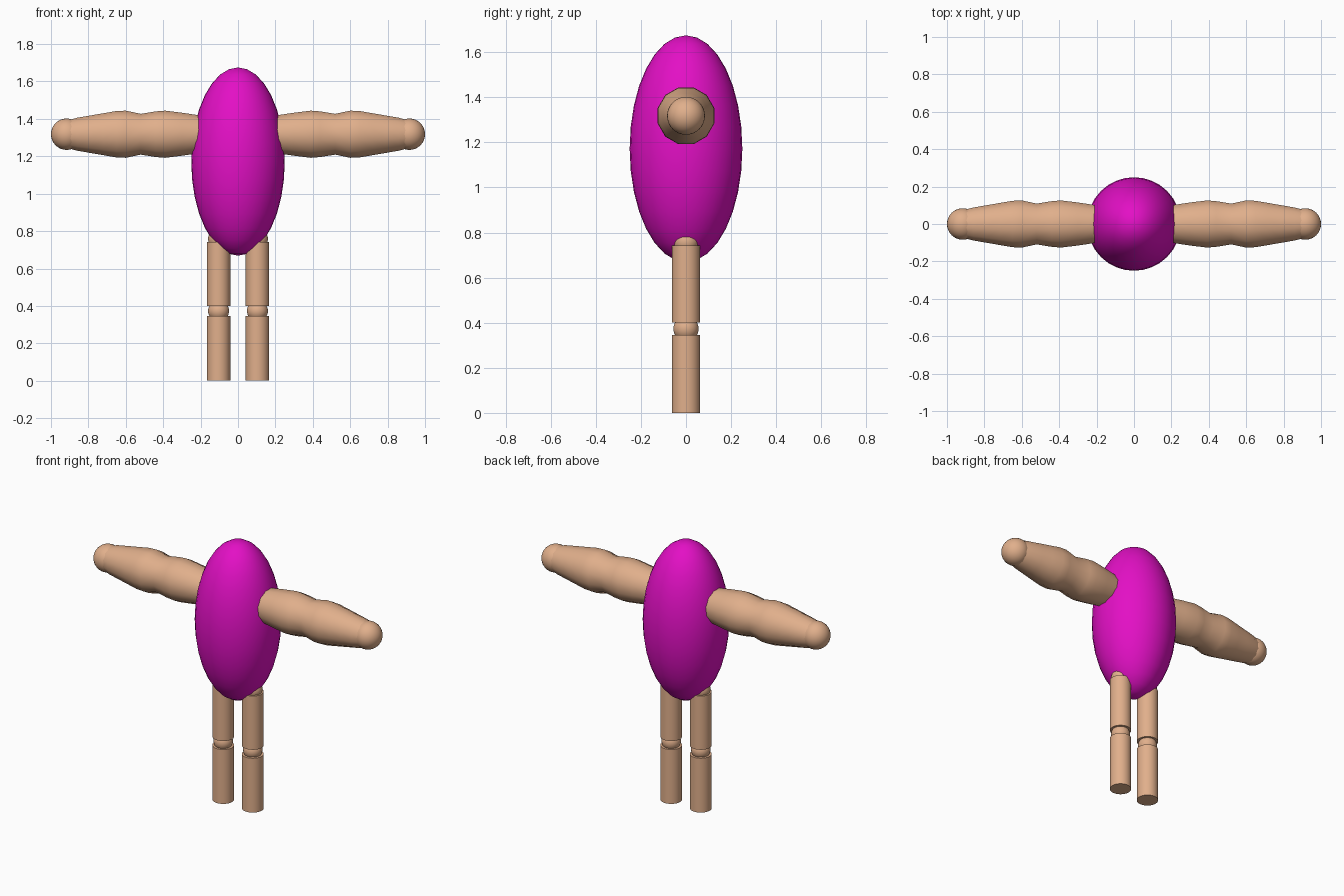
import bpy, bmesh, math
from mathutils import Matrix, Vector

cube = bpy.data.objects.get("Cube")
if cube:
    bpy.data.objects.remove(cube, do_unlink=True)


def material(name, rgb):
    mat = bpy.data.materials.new(name)
    mat.use_nodes = True
    mat.diffuse_color = (*rgb, 1)
    mat.node_tree.nodes["Principled BSDF"].inputs["Base Color"].default_value = (*rgb, 1)
    return mat


magenta = material("magenta", (0.77, 0.005, 0.56))
tan = material("tan skin", (0.75, 0.43, 0.26))


def finish(bm, name, mat, angle=50):
    bmesh.ops.recalc_face_normals(bm, faces=bm.faces)
    mesh = bpy.data.meshes.new(name)
    bm.to_mesh(mesh)
    bm.free()
    mesh.materials.append(mat)
    obj = bpy.data.objects.new(name, mesh)
    bpy.context.collection.objects.link(obj)
    bpy.ops.object.select_all(action="DESELECT")
    obj.select_set(True)
    bpy.context.view_layer.objects.active = obj
    bpy.ops.object.shade_smooth_by_angle(angle=math.radians(angle))


def ellipsoid(name, centre, radii, mat):
    bm = bmesh.new()
    bmesh.ops.create_uvsphere(bm, u_segments=32, v_segments=16, radius=1,
                              matrix=Matrix.LocRotScale(Vector(centre), None, Vector(radii)))
    finish(bm, name, mat)


def cylinder(name, x, bottom, top, radius, mat):
    bm = bmesh.new()
    bmesh.ops.create_cone(bm, cap_ends=True, segments=32, radius1=radius, radius2=radius,
                          depth=top - bottom,
                          matrix=Matrix.Translation((x, 0, (bottom + top) / 2)))
    finish(bm, name, mat)


def limb(name, side, z, profile, mat, sides=12):
    # Rings of a wavy tube along x, with flat top and bottom facets
    bm = bmesh.new()
    rings = []
    for x, apothem in profile:
        r = apothem / math.cos(math.pi / sides)
        angles = [2 * math.pi * (i + 0.5) / sides for i in range(sides)]
        rings.append([bm.verts.new((side * x, r * math.cos(a), z + r * math.sin(a)))
                      for a in angles])
    for a, b in zip(rings, rings[1:]):
        for i in range(sides):
            j = (i + 1) % sides
            bm.faces.new((a[i], a[j], b[j], b[i]))
    bm.faces.new(rings[0])
    bm.faces.new(rings[-1])
    finish(bm, name, mat)


# Egg-shaped body
ellipsoid("body", (0, 0, 1.172), (0.25, 0.25, 0.503), magenta)

ARM_Z = 1.318
ARM = [(0.1, 0.085), (0.2, 0.1), (0.3, 0.115), (0.39, 0.126), (0.44, 0.122), (0.52, 0.109),
       (0.6, 0.126), (0.65, 0.124), (0.72, 0.112), (0.79, 0.1), (0.86, 0.088), (0.905, 0.076)]

for label, side in (("left", 1), ("right", -1)):
    # Arm and ball hand
    limb(f"{label}_arm", side, ARM_Z, ARM, tan)
    ellipsoid(f"{label}_hand", (side * 0.916, 0, ARM_Z), (0.084,) * 3, tan)
    # Two-piece leg with ball joints
    x = side * 0.104
    cylinder(f"{label}_shin", x, 0, 0.346, 0.063, tan)
    cylinder(f"{label}_thigh", x, 0.4, 0.742, 0.063, tan)
    for joint, z in (("knee", 0.373), ("hip", 0.758)):
        ellipsoid(f"{label}_{joint}", (x, 0, z), (0.056,) * 3, tan)
